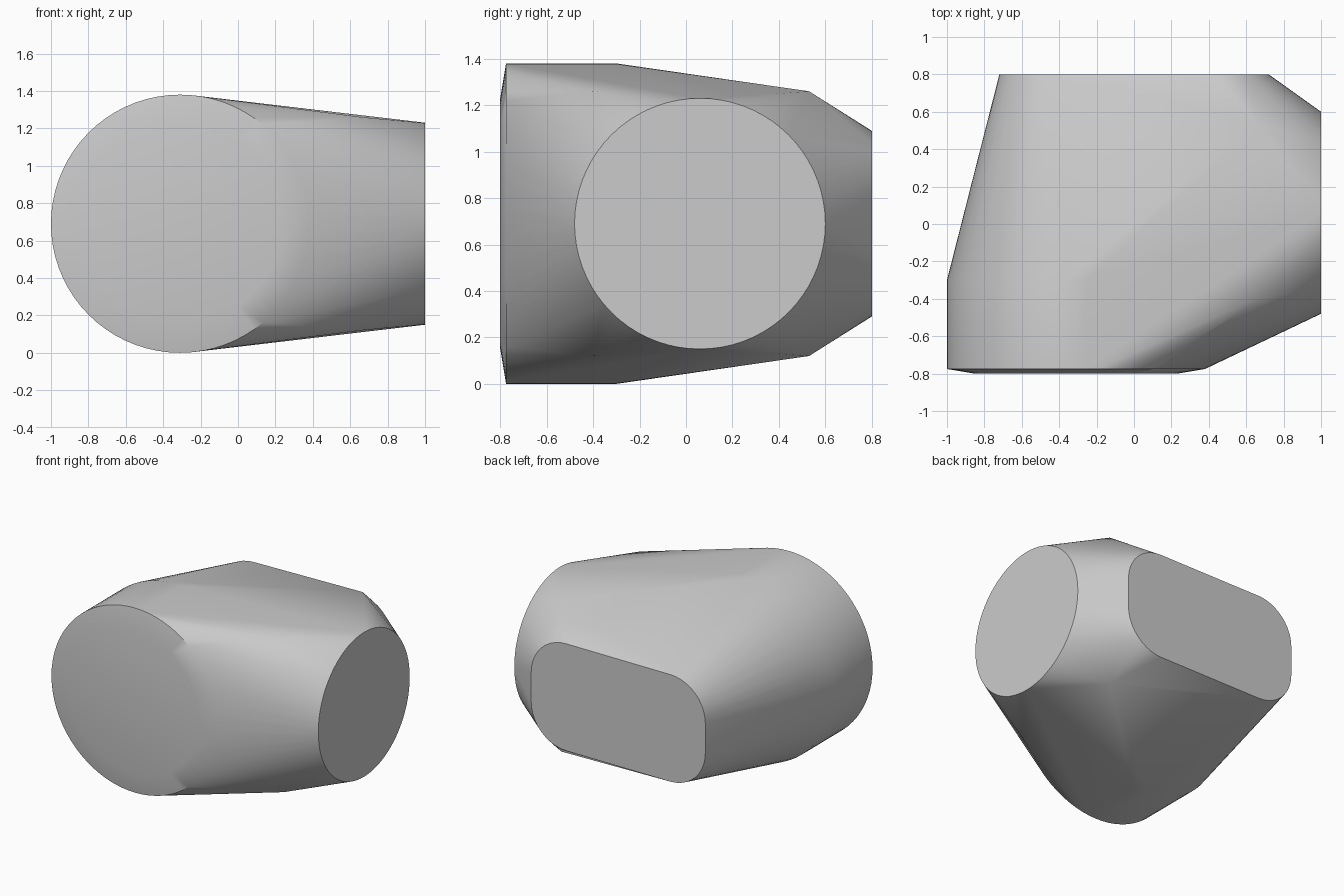
import bpy
import bmesh
from math import cos, sin, pi, radians

cube = bpy.data.objects.get("Cube")
if cube:
    bpy.data.objects.remove(cube, do_unlink=True)

MID = 0.69  # height of the horizontal symmetry plane


def ring(radius, count=72):
    return [(radius * cos(2 * pi * i / count), radius * sin(2 * pi * i / count))
            for i in range(count)]


def rounded_rect(half_w, half_h, r, steps=10):
    points = []
    for quarter, (sx, sy) in enumerate([(1, 1), (-1, 1), (-1, -1), (1, -1)]):
        for i in range(steps + 1):
            a = (quarter + i / steps) * pi / 2
            points.append((sx * (half_w - r) + r * cos(a), sy * (half_h - r) + r * sin(a)))
    return points


# Outline points that the skin is stretched over
points = []
# Round front drum with a shallow bevelled cap
for radius, y in [(0.54, -0.80), (0.69, -0.775), (0.69, -0.30)]:
    points += [(-0.31 + u, y, MID + v) for u, v in ring(radius)]
# Round side cap
points += [(1.0, 0.06 + u, MID + v) for u, v in ring(0.54)]
# Rounded rectangular back cap
points += [(u, 0.80, MID + v) for u, v in rounded_rect(0.72, 0.40, 0.29)]
# Shoulder corners, mirrored above and below
for side in (-1, 1):
    points += [(0.66, y, MID + side * 0.57) for y in (0.53, -0.40)]

# Stretch a convex skin around the outlines
bm = bmesh.new()
for p in points:
    bm.verts.new(p)
hull = bmesh.ops.convex_hull(bm, input=bm.verts)
loose = {v for v in hull["geom_interior"] + hull["geom_unused"]
         if isinstance(v, bmesh.types.BMVert)}
bmesh.ops.delete(bm, geom=list(loose), context="VERTS")
bmesh.ops.dissolve_limit(bm, angle_limit=radians(0.3), verts=bm.verts, edges=bm.edges)
bmesh.ops.recalc_face_normals(bm, faces=bm.faces)
mesh = bpy.data.meshes.new("housing")
bm.to_mesh(mesh)
bm.free()

housing = bpy.data.objects.new("housing", mesh)
bpy.context.collection.objects.link(housing)

# Plain grey finish
grey = bpy.data.materials.new("light grey")
grey.use_nodes = True
colour = (0.6, 0.6, 0.6, 1)
grey.diffuse_color = colour
grey.node_tree.nodes["Principled BSDF"].inputs["Base Color"].default_value = colour
mesh.materials.append(grey)

bpy.context.view_layer.objects.active = housing
housing.select_set(True)
bpy.ops.object.shade_smooth_by_angle(angle=radians(34))
